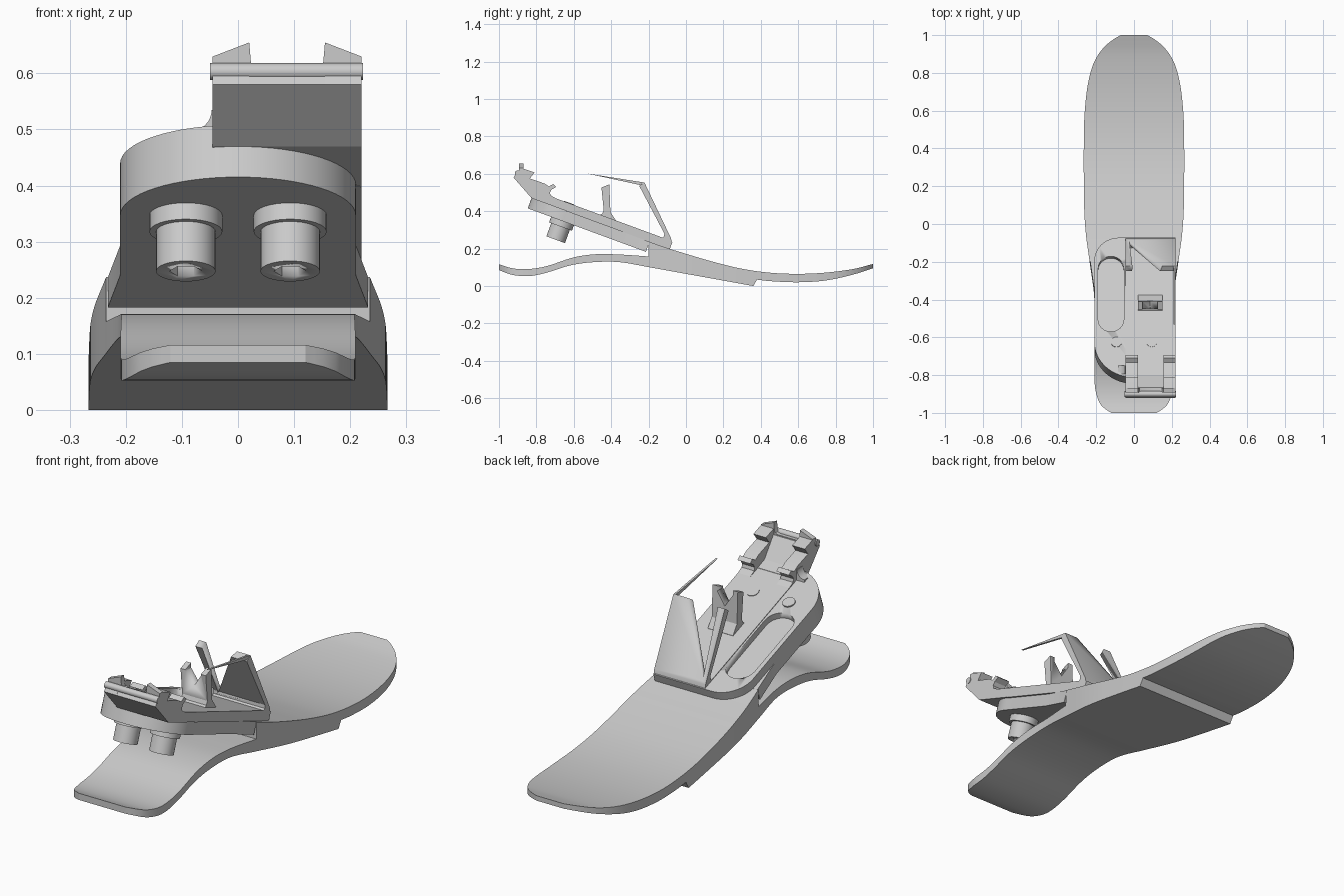
import bpy, bmesh, math
from mathutils import Matrix

if "Cube" in bpy.data.objects:
    bpy.data.objects.remove(bpy.data.objects["Cube"])

# Frame of the sloping upper plate: its top surface is local z = 0
TILT = Matrix.Translation((0, -0.115, 0.207)) @ Matrix.Rotation(-math.radians(20.2), 4, 'X')


def finish(name, bm, mat=None):
    bmesh.ops.recalc_face_normals(bm, faces=bm.faces)
    if mat:
        bm.transform(mat)
    me = bpy.data.meshes.new(name)
    bm.to_mesh(me)
    bm.free()
    ob = bpy.data.objects.new(name, me)
    bpy.context.collection.objects.link(ob)
    bpy.ops.object.select_all(action='DESELECT')
    ob.select_set(True)
    bpy.context.view_layer.objects.active = ob
    bpy.ops.object.shade_smooth_by_angle(angle=math.radians(25))
    return ob


def prism(name, pts, axis, a, b, mat=None):
    """Extrude a 2D outline along an axis from a to b."""
    place = {'x': lambda p, t: (t, p[0], p[1]),
             'y': lambda p, t: (p[0], t, p[1]),
             'z': lambda p, t: (p[0], p[1], t)}[axis]
    bm = bmesh.new()
    lo = [bm.verts.new(place(p, a)) for p in pts]
    hi = [bm.verts.new(place(p, b)) for p in pts]
    bm.faces.new(lo)
    bm.faces.new(hi)
    n = len(pts)
    for i in range(n):
        j = (i + 1) % n
        bm.faces.new((lo[i], lo[j], hi[j], hi[i]))
    return finish(name, bm, mat)


def arc(cx, cy, rx, ry, a0, a1, n=12):
    return [(cx + rx * math.cos(math.radians(a0 + (a1 - a0) * i / n)),
             cy + ry * math.sin(math.radians(a0 + (a1 - a0) * i / n))) for i in range(n + 1)]


def cut(ob, cutter):
    cutter.hide_render = True
    m = ob.modifiers.new("cut", 'BOOLEAN')
    m.operation = 'DIFFERENCE'
    m.solver = 'EXACT'
    m.object = cutter
    bpy.context.view_layer.objects.active = ob
    with bpy.context.temp_override(object=ob, active_object=ob):
        bpy.ops.object.modifier_apply(modifier=m.name)
    bpy.data.objects.remove(cutter)


def curve(pts, y):
    """Smooth cubic interpolation through control points."""
    y = min(max(y, pts[0][0]), pts[-1][0])
    n = len(pts)
    k = next(i for i in range(n - 1) if y <= pts[i + 1][0])

    def slope(i):
        a, b = pts[max(i - 1, 0)], pts[min(i + 1, n - 1)]
        return (b[1] - a[1]) / (b[0] - a[0])
    (y0, v0), (y1, v1) = pts[k], pts[k + 1]
    h = y1 - y0
    t = (y - y0) / h
    return ((2*t**3 - 3*t*t + 1) * v0 + (t**3 - 2*t*t + t) * h * slope(k)
            + (3*t*t - 2*t**3) * v1 + (t**3 - t*t) * h * slope(k + 1))


# Sole: rectangular sections swept from heel to toe
WIDTH = [(-1, .12), (-.97, .165), (-.93, .19), (-.85, .208), (-.4, .21), (-.2, .235), (-.05, .255),
         (.1, .264), (.5, .265), (.65, .256), (.78, .236), (.87, .205), (.94, .155), (.98, .105), (1, .07)]
HEEL_TOP = [(-1, .116), (-.93, .095), (-.85, .09), (-.75, .105), (-.6, .153), (-.48, .17), (-.35, .168), (-.2, .158)]
TOE_TOP = [(-.199, .237), (-.1, .203), (0, .172), (.15, .128), (.3, .092), (.45, .071), (.6, .065), (.75, .072), (.9, .092), (1, .118)]
BACK_LOW = [(-1, .085), (-.93, .06), (-.84, .053), (-.75, .07), (-.62, .11), (-.5, .127), (-.36, .128), (-.2, .101), (0, .065), (.2, .029), (.36, 0)]
TOE_LOW = [(.38, .034), (.45, .026), (.6, .02), (.75, .03), (.9, .063), (1, .095)]
ys = sorted({round(-1 + i * .02, 3) for i in range(101)} | {-.99, -.199, .99})
bm = bmesh.new()
rings = []
for y in ys:
    w = curve(WIDTH, y)
    top = curve(HEEL_TOP if y <= -.2 else TOE_TOP, y)
    low = curve(BACK_LOW if y <= .36 else TOE_LOW, y)
    rings.append([bm.verts.new(p) for p in ((-w, y, low), (w, y, low), (w, y, top), (-w, y, top))])
for r, s in zip(rings, rings[1:]):
    for i in range(4):
        j = (i + 1) % 4
        bm.faces.new((r[i], r[j], s[j], s[i]))
bm.faces.new(rings[0])
bm.faces.new(rings[-1])
finish("sole", bm)

# Upper plate branching off the sole
nose = arc(0, -.56, .21, .198, 180, 360, 32)
prism("upper_plate", nose + [(.21, -.25), (.232, -.085), (-.232, -.085), (-.21, -.25)], 'z', -.057, 0, TILT)

# Bracket base with a recessed slot
base = prism("bracket_base", nose + [(.22, -.55), (.22, .03)] + arc(-.08, -.1, .13, .13, 90, 180), 'z', 0, .042, TILT)
slot = arc(-.122, -.143, .068, .068, 0, 180) + arc(-.122, -.432, .068, .068, 180, 360)
cut(base, prism("slot_cutter", slot, 'z', .012, .1, TILT))

# Rail along the bracket side
prism("side_rail", [(-.045, -.757), (.22, -.757), (.22, 0), (-.045, 0)], 'z', .001, .045, TILT)

# Rear wall, leaning forward, with a notch cut in its upper edge
wall = prism("rear_wall", [(-.222, .553), (-.08, .255), (-.077, .238), (-.085, .22), (-.1, .211), (-.126, .21),
                           (-.2, .237), (-.19, .275), (-.15, .258), (-.13, .256), (-.117, .265), (-.116, .281),
                           (-.25, .535)], 'x', -.045, .22)
cut(wall, prism("notch_cutter", [(.15, .7), (.15, .553), (-.025, .27), (0, .7)], 'y', -.4, .1))
prism("thin_arm", [(-.532, .602), (-.222, .553), (-.245, .54)], 'x', .208, .218)

# Middle post with a V-shaped top
post = prism("middle_post", [(-.452, .527), (-.41, .543), (-.404, .395), (-.375, .352), (-.38, .33), (-.5, .37),
                             (-.49, .39), (-.46, .38), (-.447, .387), (-.44, .405)], 'x', .02, .15)
cut(post, prism("post_cutter", [(.045, .7), (.125, .7), (.125, .52), (.085, .46), (.045, .52)], 'y', -.6, -.3))

# Front clamp head: two cheeks, joining wall, horns
CHEEK = [(-.922, .58), (-.905, .608), (-.875, .628), (-.862, .625), (-.81, .607), (-.835, .575), (-.757, .548),
         (-.733, .532), (-.71, .545), (-.693, .53), (-.718, .516), (-.728, .5), (-.724, .485), (-.69, .465),
         (-.69, .42), (-.826, .47)]
HORN = [(-.045, .57), (-.045, .63), (.02, .655), (.023, .62), (.028, .609), (.04, .604), (.0875, .604), (.0875, .57)]
for side, x0, x1, flip in (("left", -.045, .02, 1), ("right", .155, .22, -1)):
    prism(side + "_clamp_cheek", CHEEK, 'x', x0, x1)
    prism(side + "_clamp_horn", [(.0875 + flip * (x - .0875), z) for x, z in HORN], 'y', -.892, -.868)
prism("clamp_front_wall", [(-.922, .58), (-.905, .604), (-.865, .6), (-.8, .51), (-.75, .49), (-.74, .44),
                           (-.826, .47)], 'x', .02, .155)
prism("clamp_pin", arc(-.9, .603, .015, .015, 0, 345, 23), 'x', -.05, .223)


# Fillet where the clamp meets the base
prism("clamp_fillet", [(-.04, .44), (-.085, .44), (-.085, .492)] + arc(-.085, .535, .038, .038, -90, 0, 8)
      + [(-.04, .535)], 'y', -.795, -.75)

# Two bolts: flange, socket head and visible tip on the base
for side, x in (("left", -.093), ("right", .093)):
    y = -.56
    ring = lambda r, n=32: arc(x, y, r, r, 0, 360 - 360 / n, n - 1)
    prism(side + "_bolt_flange", ring(.065), 'z', -.088, -.056, TILT)
    head = prism(side + "_bolt_head", ring(.053), 'z', -.163, -.08, TILT)
    cut(head, prism("hex_cutter", ring(.029, 6), 'z', -.2, -.125, TILT))
    prism(side + "_bolt_tip", ring(.028), 'z', .03, .048, TILT)
